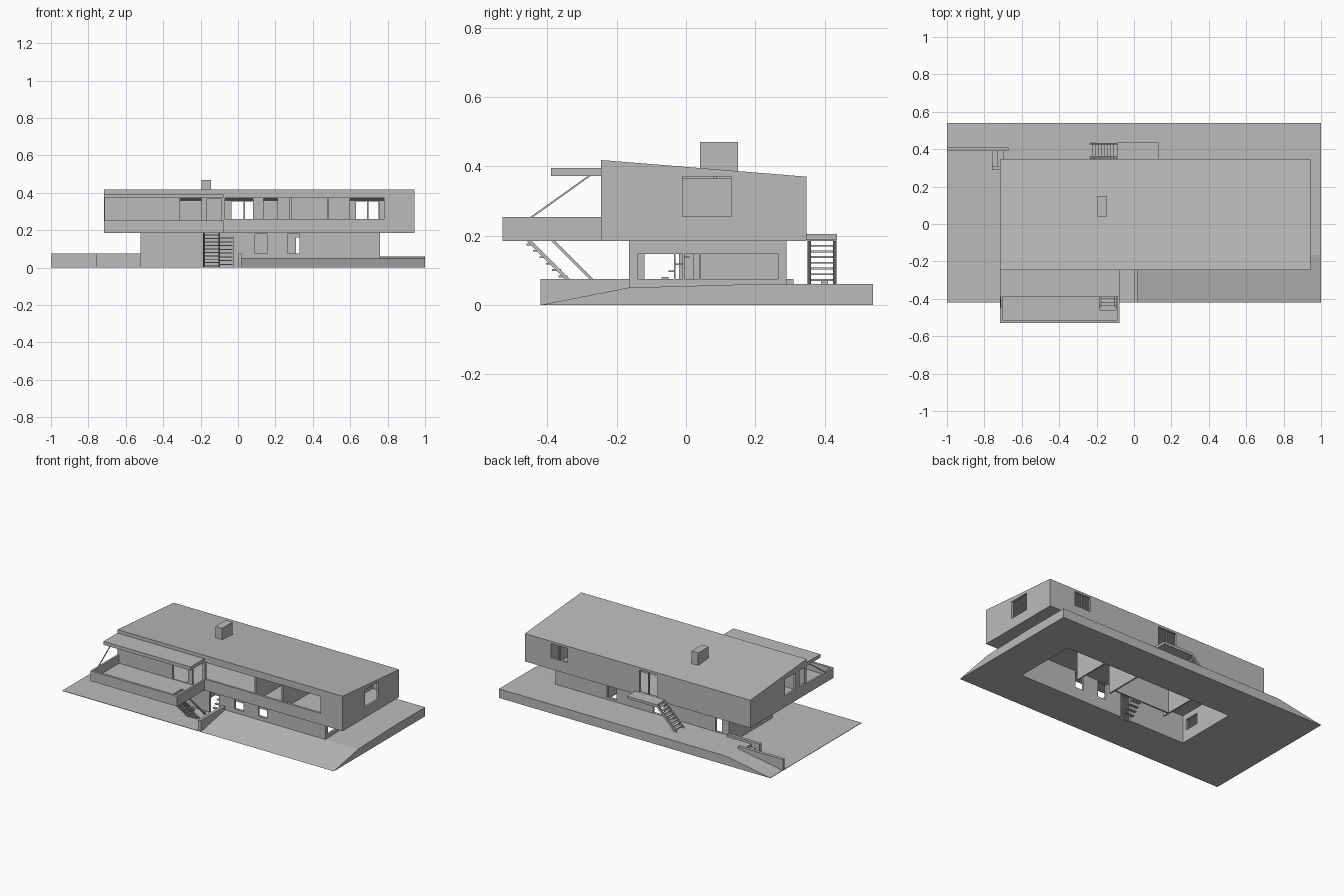
import bpy, bmesh, math
from mathutils import Vector

cube = bpy.data.objects.get("Cube")
if cube:
    bpy.data.objects.remove(cube, do_unlink=True)

grey = bpy.data.materials.new("plain_grey")
grey.use_nodes = True
grey.diffuse_color = (0.5, 0.5, 0.5, 1)
grey.node_tree.nodes["Principled BSDF"].inputs["Base Color"].default_value = (0.5, 0.5, 0.5, 1)


def finish(name, bm):
    bmesh.ops.recalc_face_normals(bm, faces=bm.faces)
    mesh = bpy.data.meshes.new(name)
    bm.to_mesh(mesh)
    bm.free()
    mesh.materials.append(grey)
    ob = bpy.data.objects.new(name, mesh)
    bpy.context.collection.objects.link(ob)
    return ob


def prism(name, pts, lo, hi, axis="x"):
    """Extrude a profile of (y, z) points along x, or (x, z) points along y."""
    bm = bmesh.new()
    def place(p, t):
        return (t, p[0], p[1]) if axis == "x" else (p[0], t, p[1])
    ends = [[bm.verts.new(place(p, t)) for p in pts] for t in (lo, hi)]
    for e in ends:
        bm.faces.new(e)
    n = len(pts)
    for i in range(n):
        j = (i + 1) % n
        bm.faces.new((ends[0][i], ends[0][j], ends[1][j], ends[1][i]))
    return finish(name, bm)


def box(name, x, y, z):
    return prism(name, [(y[0], z[0]), (y[1], z[0]), (y[1], z[1]), (y[0], z[1])], *x)


def cut(ob, cutter):
    mod = ob.modifiers.new("cut", "BOOLEAN")
    mod.operation = "DIFFERENCE"
    mod.solver = "EXACT"
    mod.object = cutter
    bpy.context.view_layer.objects.active = ob
    bpy.ops.object.modifier_apply(modifier=mod.name)
    bpy.data.objects.remove(cutter, do_unlink=True)


def holes(ob, *boxes):
    for b in boxes:
        cut(ob, box("cutter", *b))


def bar(name, a, b, w):
    """Thin square bar between two points."""
    a, b = Vector(a), Vector(b)
    bm = bmesh.new()
    bmesh.ops.create_cube(bm, size=1)
    bm.transform((b - a).to_track_quat("Z", "Y").to_matrix().to_4x4())
    ob = finish(name, bm)
    ob.data.transform(ob.matrix_world)
    d = (b - a).normalized()
    for v in ob.data.vertices:
        along = v.co.dot(d)
        v.co = (v.co - d * along) * w + (b if along > 0 else a)
    return ob


# Ground: flat yard, sloped lawn, raised rear terrace and driveway ramp
pit = ((-0.52, 0.76), (-0.165, 0.29), (-0.1, 0.3))
yard = box("yard", (-1, 0.01), (-0.42, 0.54), (0, 0.003))
lawn = prism("lawn", [(-0.42, 0), (0.54, 0), (0.54, 0.06), (0.2, 0.06), (-0.165, 0.05)], 0.01, 1)
terrace = box("rear_terrace", (-0.67, 0.01), (0.29, 0.54), (0.001, 0.06))
for part in (yard, lawn, terrace):
    holes(part, pit)
prism("driveway_ramp", [(-1, 0.001), (-0.67, 0.001), (-0.67, 0.06)], 0.4, 0.54, "y")

# Retaining walls and garden steps
box("front_retaining_wall", (0, 0.02), (-0.42, -0.165), (0, 0.075))
box("ramp_retaining_wall", (-1, -0.67), (0.39, 0.41), (0, 0.075))
box("rear_retaining_wall", (-0.76, -0.52), (0.29, 0.31), (0, 0.075))
for i in range(3):
    box("garden_step", (-0.76 + 0.03 * i, -0.67), (0.31, 0.39), (0, 0.02 * (i + 1)))

# Lower storey, open underneath
lower = box("lower_walls", (-0.52, 0.76), (-0.165, 0.29), (0, 0.186))
front, back = (-0.2, -0.13), (0.25, 0.35)
side = (0.72, 0.8)
holes(lower,
      ((-0.505, 0.745), (-0.15, 0.275), (-0.1, 0.3)),
      ((-0.095, -0.025), front, (-0.1, 0.16)),
      ((0.09, 0.155), front, (0.075, 0.18)),
      ((0.265, 0.33), front, (0.075, 0.18)),
      ((0.31, 0.38), back, (0.075, 0.16)),
      ((-0.04, 0.04), back, (0.062, 0.165)),
      ((-0.47, -0.42), back, (0.062, 0.165)),
      (side, (-0.14, -0.035), (0.075, 0.147)),
      (side, (-0.03, -0.01), (0.075, 0.147)),
      (side, (-0.005, 0.037), (0.075, 0.147)),
      (side, (0.042, 0.265), (0.075, 0.147)),
      ((-0.6, -0.48), (-0.12, -0.02), (0.075, 0.147)))
for x in (-0.22, 0.2, 0.45):
    box("lower_partition", (x, x + 0.01), (0.02, 0.28), (0.0, 0.186))
box("lower_corridor_wall", (-0.22, 0.2), (0.06, 0.07), (0.0, 0.186))

# Upper storey shell with a single pitched roof
upper = prism("upper_storey", [(-0.245, 0.185), (0.348, 0.185), (0.348, 0.37), (-0.245, 0.418)], -0.717, 0.943)
cut(upper, prism("cutter", [(-0.23, 0.2), (0.333, 0.2), (0.333, 0.36), (-0.23, 0.405)], -0.702, 0.928))
face, rear = (-0.3, -0.2), (0.3, 0.4)
holes(upper,
      ((-0.07, 0.78), face, (0.26, 0.372)),
      ((-0.31, -0.195), face, (0.201, 0.37)),
      ((-0.165, -0.09), face, (0.201, 0.37)),
      ((0.63, 0.75), rear, (0.26, 0.355)),
      ((-0.035, 0.1), rear, (0.206, 0.355)),
      ((0.9, 1), (-0.01, 0.13), (0.255, 0.37)),
      ((-0.8, -0.68), (-0.13, -0.02), (0.26, 0.37)),
      ((-0.8, -0.68), (-0.225, -0.17), (0.26, 0.37)))

# Upper rooms
spine = box("corridor_wall", (-0.705, 0.6), (0.08, 0.09), (0.195, 0.382))
holes(spine, *[(x, (0, 0.2), (0.201, 0.37)) for x in ((-0.31, -0.195), (-0.07, 0.08), (0.136, 0.21))])
for x in (0.275, 0.475):
    box("bedroom_wall", (x, x + 0.01), (-0.22, 0.08), (0.195, 0.383))
box("end_room_wall", (0.75, 0.76), (-0.1, 0.34), (0.195, 0.365))
box("rear_window_mullion", (0.69, 0.697), (0.335, 0.345), (0.255, 0.36))
box("rear_door_mullion", (0.03, 0.037), (0.335, 0.345), (0.2, 0.36))
box("chimney", (-0.195, -0.145), (0.04, 0.15), (0.37, 0.47))

# Front balcony with parapet, stair opening and canopy
floor = box("balcony_floor", (-0.717, -0.077), (-0.53, -0.245), (0.185, 0.197))
holes(floor, ((-0.185, -0.095), (-0.46, -0.33), (0.1, 0.3)))
box("balcony_front_parapet", (-0.717, -0.077), (-0.53, -0.515), (0.185, 0.253))
for x in (-0.717, -0.09):
    box("balcony_side_parapet", (x, x + 0.013), (-0.53, -0.245), (0.185, 0.253))
box("canopy", (-0.717, -0.077), (-0.39, -0.245), (0.372, 0.395))
bar("canopy_strut", (-0.714, -0.45, 0.25), (-0.714, -0.275, 0.375), 0.005)

# Front stair, from the balcony down towards the house
for x in (-0.185, -0.103):
    prism("front_stringer", [(-0.46, 0.185), (-0.445, 0.185), (-0.26, 0), (-0.275, 0)], x, x + 0.008)
for i in range(10):
    t = 0.0185 * i
    box("front_tread", (-0.18, -0.1), (-0.46 + t, -0.435 + t), (0.172 - t, 0.177 - t))
for x in (-0.182, -0.1):
    bar("front_stair_rail", (x, -0.385, 0.187), (x, -0.205, 0.007), 0.008)
    bar("front_rail_post", (x, -0.205, 0), (x, -0.205, 0.02), 0.006)

# Inner stair behind the front door
for i in range(8):
    box("inner_tread", (-0.095, -0.03), (-0.13 + 0.02 * i, -0.11 + 0.02 * i), (0.015 + 0.02 * i, 0.02 + 0.02 * i))

# Rear landing and its stair
box("rear_landing", (-0.09, 0.13), (0.345, 0.435), (0.188, 0.205))
for i in range(8):
    x, z = -0.09 - 0.0165 * i, 0.19 - 0.0165 * i
    box("rear_tread", (x - 0.02, x), (0.35, 0.43), (z - 0.005, z))
for y in (0.35, 0.424):
    prism("rear_stringer", [(-0.09, 0.205), (-0.235, 0.06), (-0.215, 0.06), (-0.09, 0.185)], y, y + 0.01, "y")
